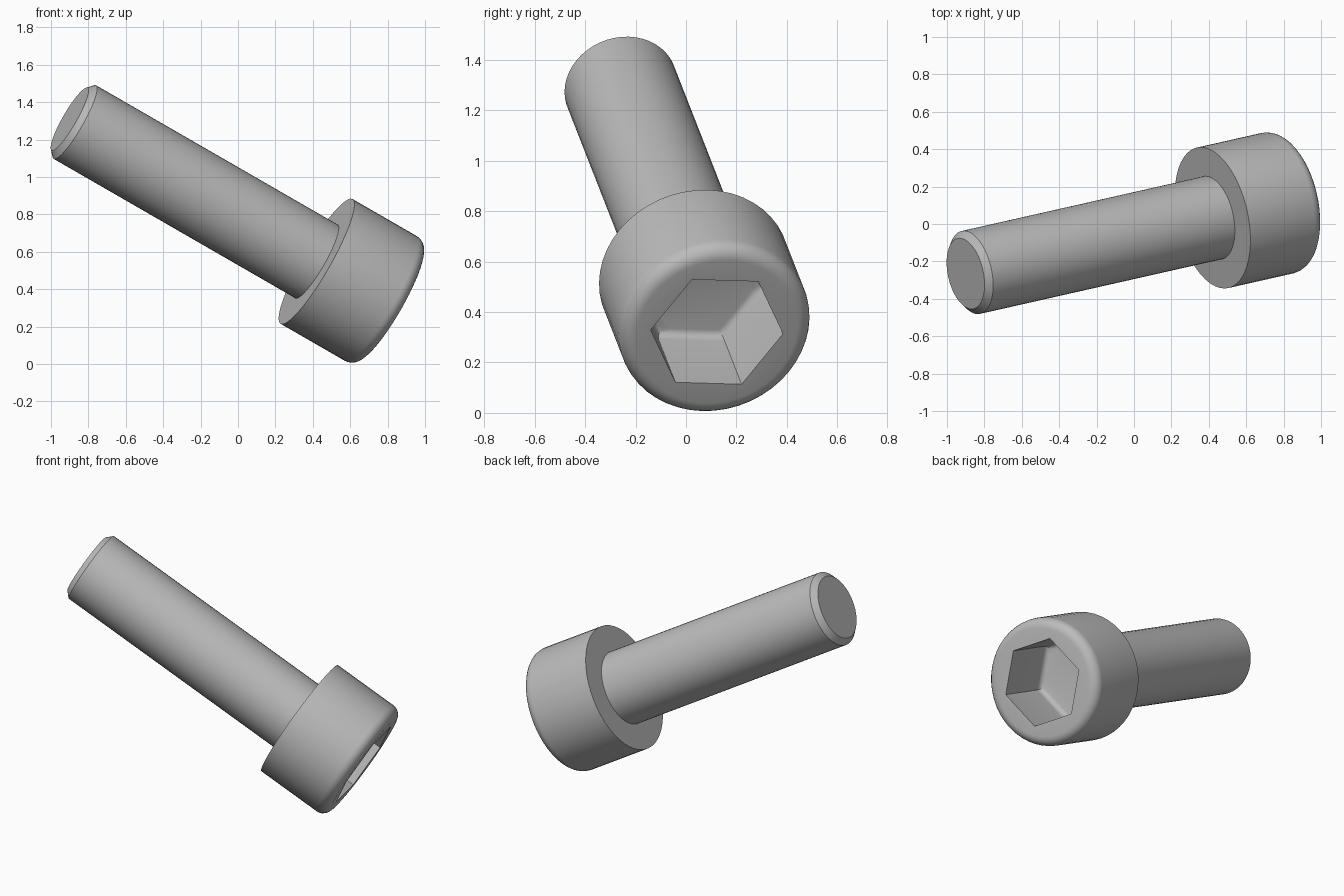
import bpy, bmesh
from math import sin, cos, pi, radians
from mathutils import Vector, Matrix

cube = bpy.data.objects.get("Cube")
if cube:
    bpy.data.objects.remove(cube, do_unlink=True)

SIDES = 48                       # multiple of six, so the hex corners land on vertices
SHAFT_R, HEAD_R, HEAD_H = 0.227, 0.385, 0.465
FILLET, HEX_R, HEX_DEPTH = 0.06, 0.27, 0.385
FLOOR_FILLET = 0.035

steel = bpy.data.materials.new("steel_grey")
steel.use_nodes = True
steel.diffuse_color = (0.5, 0.5, 0.5, 1)
steel.node_tree.nodes["Principled BSDF"].inputs["Base Color"].default_value = (0.5, 0.5, 0.5, 1)

# Tilted frame: local z runs out through the head, local x through a hex corner
axis = Vector((0.85, 0.192, -0.49)).normalized()
corner = Vector((-0.063, 0.26, -0.008))
corner = (corner - axis * corner.dot(axis)).normalized()
frame = Matrix((corner, axis.cross(corner), axis)).transposed().to_4x4()
frame.translation = (0.42, 0.033, 0.549)


def hex_factor(a):
    """Distance to a hexagon's edge at angle a, for corner radius 1."""
    return cos(pi / 6) / cos(a % (pi / 3) - pi / 6)


def lathe(name, rings, cap_start=False, cap_end=False):
    """Join rings of (height, radius, is_hex) into a smooth-shaded body."""
    bm = bmesh.new()
    loops = []
    for z, r, is_hex in rings:
        loop = []
        for i in range(SIDES):
            a = 2 * pi * i / SIDES
            d = r * hex_factor(a) if is_hex else r
            loop.append(bm.verts.new((d * cos(a), d * sin(a), z)))
        loops.append(loop)
    for low, high in zip(loops, loops[1:]):
        for i in range(SIDES):
            j = (i + 1) % SIDES
            bm.faces.new((low[i], low[j], high[j], high[i]))
    if cap_start:
        bm.faces.new(loops[0][::-1])
    if cap_end:
        bm.faces.new(loops[-1])
    bm.transform(frame)
    mesh = bpy.data.meshes.new(name)
    bm.to_mesh(mesh)
    bm.free()
    mesh.materials.append(steel)
    obj = bpy.data.objects.new(name, mesh)
    bpy.context.collection.objects.link(obj)
    bpy.ops.object.select_all(action='DESELECT')
    obj.select_set(True)
    bpy.context.view_layer.objects.active = obj
    bpy.ops.object.shade_smooth_by_angle(angle=radians(30))
    return obj


# Plain shaft with a chamfered tip
lathe("shaft", [(-1.553, 0.193, False), (-1.52, SHAFT_R, False), (0, SHAFT_R, False)],
      cap_start=True)

# Head: underside, wall, rounded rim, then the hex socket with a filleted floor
rings = [(0, SHAFT_R, False), (0, HEAD_R, False)]
for k in range(7):
    a = pi / 2 * k / 6
    rings.append((HEAD_H - FILLET + FILLET * sin(a), HEAD_R - FILLET + FILLET * cos(a), False))
rings.append((HEAD_H, HEX_R, True))
floor = HEAD_H - HEX_DEPTH
for k in range(5):
    a = pi / 2 * k / 4
    rings.append((floor + FLOOR_FILLET * (1 - sin(a)), HEX_R - FLOOR_FILLET * (1 - cos(a)), True))
lathe("socket_head", rings, cap_end=True)
